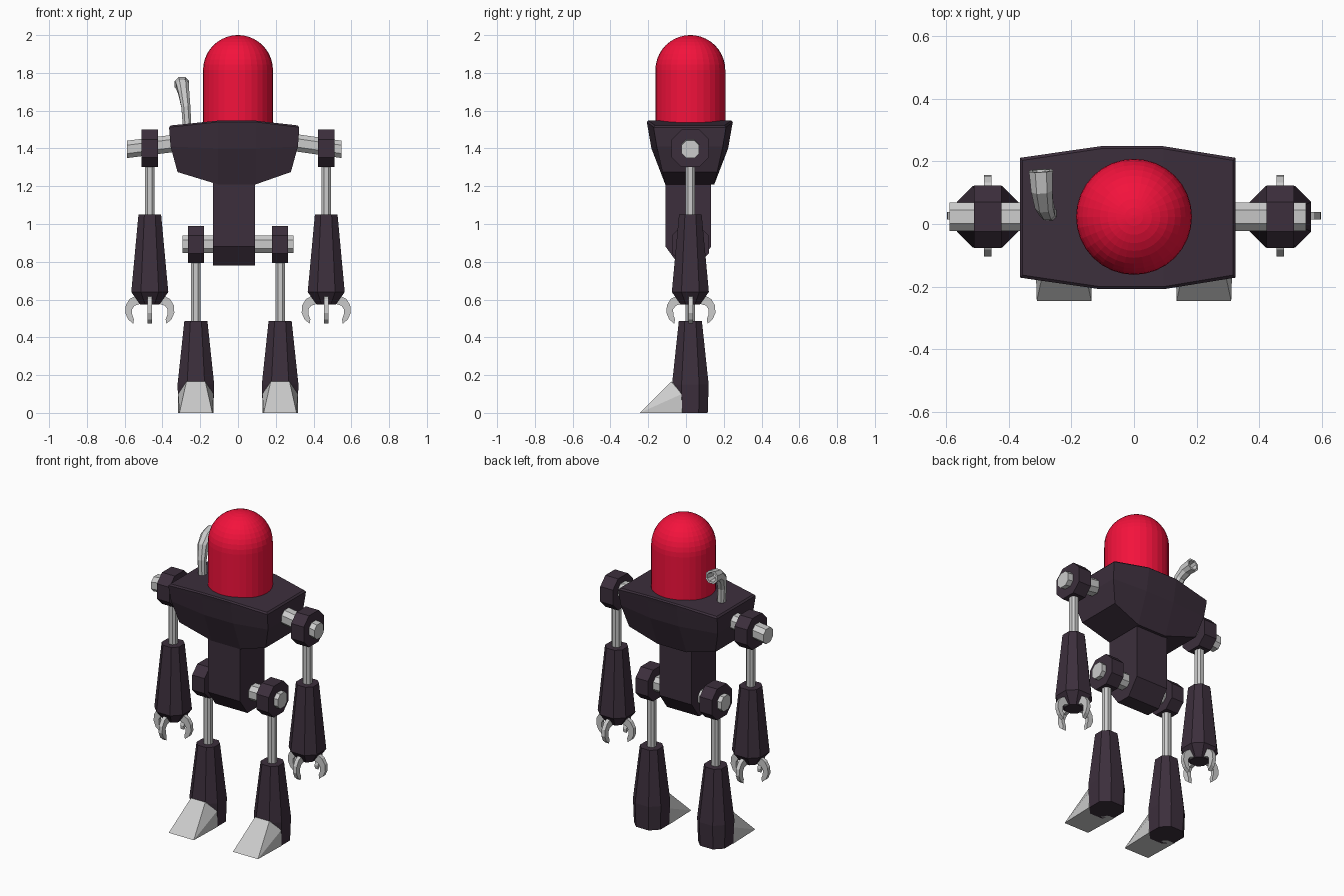
import bpy, bmesh
from math import sin, cos, pi
from mathutils import Vector, Matrix

if "Cube" in bpy.data.objects:
    bpy.data.objects.remove(bpy.data.objects["Cube"])


def material(name, color):
    m = bpy.data.materials.new(name)
    m.diffuse_color = color
    m.use_nodes = True
    m.node_tree.nodes["Principled BSDF"].inputs["Base Color"].default_value = m.diffuse_color
    return m


DARK = material("dark_metal", (0.045, 0.028, 0.045, 1))
RED = material("red_dome", (0.9, 0.006, 0.045, 1))
CY = 0.023  # shared depth of the limbs


def finish(name, bm, mat):
    bmesh.ops.recalc_face_normals(bm, faces=bm.faces)
    me = bpy.data.meshes.new(name)
    bm.to_mesh(me)
    bm.free()
    if mat:
        me.materials.append(mat)
    ob = bpy.data.objects.new(name, me)
    bpy.context.collection.objects.link(ob)
    return ob


def loft(name, rings, mat=None, strip_caps=False):
    """Skin a list of point rings and close both ends."""
    bm = bmesh.new()
    vs = [[bm.verts.new(p) for p in r] for r in rings]
    n = len(vs[0])
    for a, b in zip(vs, vs[1:]):
        for i in range(n):
            j = (i + 1) % n
            bm.faces.new((a[i], a[j], b[j], b[i]))
    for r in (vs[0], vs[-1]):
        if strip_caps:
            for i in range(n // 2 - 1):
                bm.faces.new((r[i], r[i + 1], r[n - 2 - i], r[n - 1 - i]))
        else:
            bm.faces.new(r)
    return finish(name, bm, mat)


def hull(name, pts, mat=None):
    bm = bmesh.new()
    for p in pts:
        bm.verts.new(p)
    bmesh.ops.convex_hull(bm, input=bm.verts)
    bmesh.ops.dissolve_limit(bm, angle_limit=0.02, verts=bm.verts, edges=bm.edges)
    return finish(name, bm, mat)


def octagon(r):
    k = 0.48 * r
    return [(r, -k), (r, k), (k, r), (-k, r), (-r, k), (-r, -k), (-k, -r), (k, -r)]


def upright(name, x, y, profile, mat=None):
    """Eight-sided column from (radius, z) pairs."""
    return loft(name, [[(x + u, y + v, z) for u, v in octagon(r)] for r, z in profile], mat)


def sideways(name, ends, r, mat=None):
    """Eight-sided bar along x from (x, z) end centres."""
    return loft(name, [[(x, CY + u, z + v) for u, v in octagon(r)] for x, z in ends], mat)


# Head: cylinder with a domed top
R = 0.185
prof = [(R, 1.53)] + [(R * cos(a), 1.815 + R * sin(a))
                      for a in (i * pi / 20 for i in range(10))] + [(0.006, 2.0)]
loft("dome_head", [[(r * cos(i * pi / 16), CY + r * sin(i * pi / 16), z)
                    for i in range(32)] for r, z in prof], RED)


# Chest: eight-point outline that sags towards its middle
def chest_ring(hx, y_end, y_mid, z_end, z_mid):
    c, yc = -0.02, 0.02
    xs = [c - hx, -0.107, 0.094, c + hx]
    ys, zs = [y_end, y_mid, y_mid, y_end], [z_end, z_mid, z_mid, z_end]
    row = list(zip(xs, ys, zs))
    return [(x, yc - y, z) for x, y, z in row] + [(x, yc + y, z) for x, y, z in row[::-1]]


loft("chest", [chest_ring(0.30, 0.145, 0.13, 1.275, 1.21),
               chest_ring(0.337, 0.175, 0.203, 1.41, 1.40),
               chest_ring(0.344, 0.19, 0.223, 1.50, 1.515),
               chest_ring(0.344, 0.191, 0.228, 1.512, 1.54),
               chest_ring(0.335, 0.183, 0.22, 1.522, 1.547)], DARK, True)

# Waist: block with chamfered underside
waist = [(-0.108, 1.27), (-0.108, 0.88), (-0.035, 0.78), (0.06, 0.78), (0.133, 0.88), (0.133, 1.27)]
loft("waist", [[(x, y, z) for y, z in waist] for x in (-0.133, 0.09)], DARK)

# Exhaust horn: flared open tube curving backwards
path = [((-0.268, 0.033, 1.50), 0.022), ((-0.276, 0.037, 1.62), 0.024),
        ((-0.287, 0.062, 1.695), 0.029), ((-0.294, 0.11, 1.732), 0.034),
        ((-0.297, 0.17, 1.740), 0.038)]
pts = [Vector(p) for p, r in path]
rings = []


def tube_ring(i, r):
    t = (pts[min(i + 1, len(pts) - 1)] - pts[max(i - 1, 0)]).normalized()
    side = Vector((1, 0, 0))
    side = (side - t * side.dot(t)).normalized()
    up = t.cross(side)
    return [pts[i] + side * u + up * v for u, v in octagon(r)]


for i, (p, r) in enumerate(path):
    rings.append(tube_ring(i, r))
rings += [tube_ring(4, 0.027), tube_ring(3, 0.022)]
loft("exhaust_horn", rings)

# Hip axle
sideways("hip_axle", [(-0.294, 0.892), (0.294, 0.892)], 0.046)

# Claw finger outline as (distance from arm axis, z)
claw = [(0.04, 0.62), (0.075, 0.62), (0.107, 0.603), (0.127, 0.57), (0.13, 0.53), (0.115, 0.495),
        (0.088, 0.472), (0.084, 0.495), (0.093, 0.52), (0.094, 0.548), (0.08, 0.568), (0.04, 0.58)]

for s, tag, tip in ((-1, "left", -0.588), (1, "right", 0.548)):
    # Arm: sloping axle, hub, rod and forearm
    ax = s * 0.467
    sideways(tag + "_shoulder_axle", [(tip, 1.395), (s * 0.26, 1.437)], 0.046)
    sideways(tag + "_shoulder_hub", [(ax - 0.044, 1.4), (ax + 0.044, 1.4)], 0.099, DARK)
    upright(tag + "_arm_rod", ax, CY, [(0.025, 1.03), (0.025, 1.33)])
    upright(tag + "_forearm", ax, CY,
            [(0.05, 0.573), (0.098, 0.64), (0.06, 1.05)], DARK)
    # Four claw fingers around the wrist
    for k in range(4):
        turn = Matrix.Translation((ax, CY + 0.003, 0)) @ Matrix.Rotation(k * pi / 2, 4, 'Z')
        loft(f"{tag}_claw_{k + 1}",
             [[turn @ Vector((r, d, z)) for r, z in claw] for d in (-0.012, 0.012)])

    # Leg: hub, rod, shin and wedge foot
    lx = s * 0.223
    sideways(tag + "_hip_hub", [(lx - 0.043, 0.892), (lx + 0.043, 0.892)], 0.098, DARK)
    upright(tag + "_leg_rod", lx, CY, [(0.025, 0.46), (0.025, 0.83)])
    upright(tag + "_shin", lx, CY, [(0.092, 0), (0.097, 0.15), (0.061, 0.487)], DARK)
    hull(tag + "_foot", [(lx + m * x, y, z) for m in (-1, 1) for x, y, z in
                         ((0.087, -0.245, 0), (0.05, -0.078, 0.165), (0.094, -0.02, 0),
                          (0.094, -0.022, 0.1), (0.05, 0.0, 0.13))])
